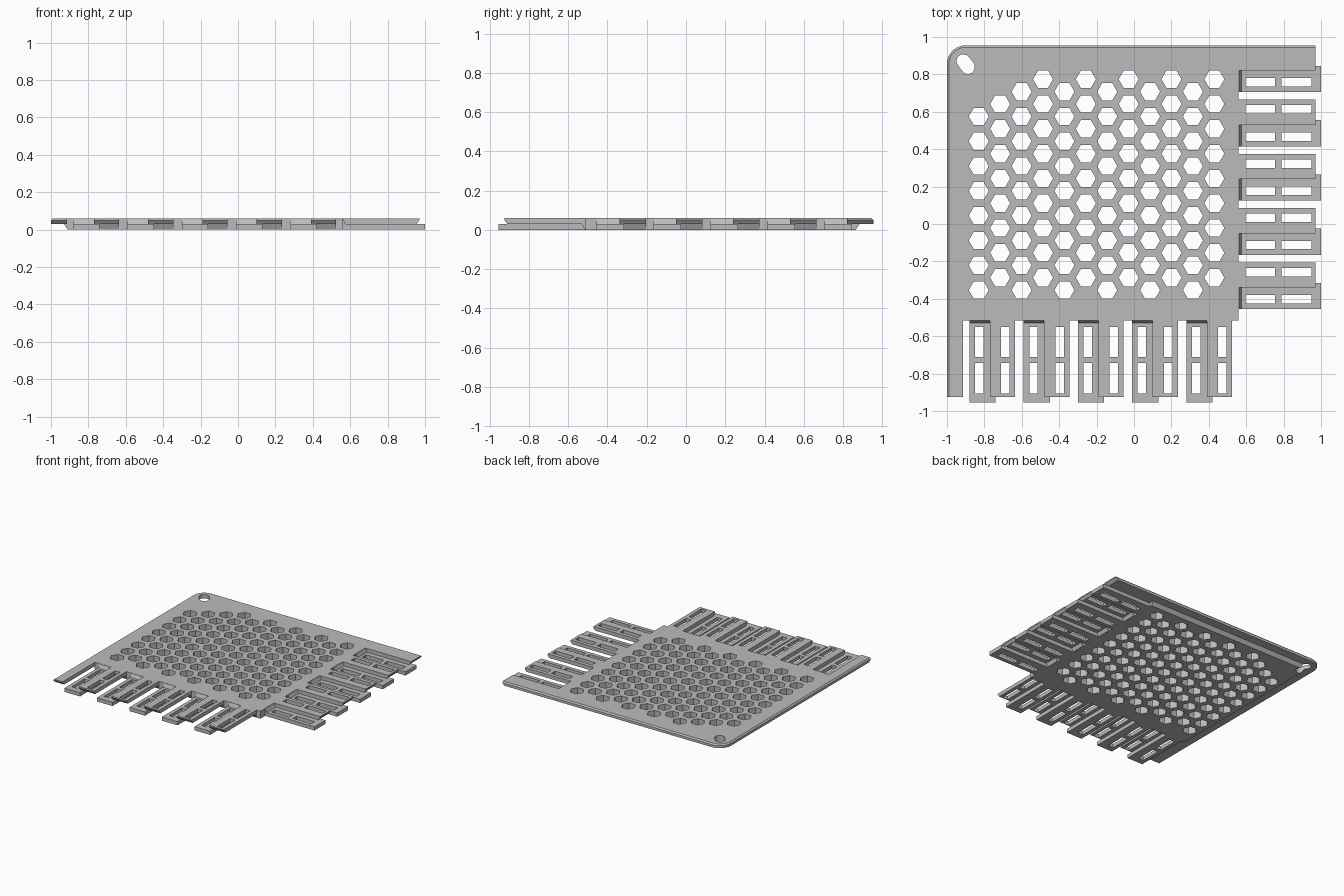
import bpy, bmesh
from math import cos, sin, pi, radians
from mathutils import Vector

cube = bpy.data.objects.get("Cube")
if cube:
    bpy.data.objects.remove(cube, do_unlink=True)

grey = bpy.data.materials.new("light grey")
grey.use_nodes = True
COLOUR = (0.5, 0.5, 0.5, 1)
grey.diffuse_color = COLOUR
grey.node_tree.nodes["Principled BSDF"].inputs["Base Color"].default_value = COLOUR

MID, RIM, TOP = 0.03, 0.05, 0.06       # layer heights
LEFT, RIGHT, FRONT, BACK = -1.0, 0.56, -0.515, 0.955
PITCH, ROUND = 0.29, 0.1


def slab(name, low, high, z0, z1, holes=()):
    """Plate between two outlines with equal point counts, pierced by holes."""
    curve = bpy.data.curves.new(name, 'CURVE')
    curve.dimensions, curve.fill_mode = '2D', 'BOTH'
    curve.extrude = (z1 - z0) / 2
    for loop in [low, *holes]:
        spline = curve.splines.new('POLY')
        spline.points.add(len(loop) - 1)
        for p, (x, y) in zip(spline.points, loop):
            p.co = (x, y, 0, 1)
        spline.use_cyclic_u = True
    temp = bpy.data.objects.new(name, curve)
    bpy.context.collection.objects.link(temp)
    bpy.context.view_layer.update()
    deps = bpy.context.evaluated_depsgraph_get()
    mesh = bpy.data.meshes.new_from_object(temp.evaluated_get(deps))
    bpy.data.objects.remove(temp, do_unlink=True)
    bm = bmesh.new()
    bm.from_mesh(mesh)
    bmesh.ops.remove_doubles(bm, verts=bm.verts, dist=0.0001)
    for v in bm.verts:
        upper = v.co.z > 0
        if upper and low != high:      # slope the outer wall
            for a, b in zip(low, high):
                if (v.co.xy - Vector(a)).length < 0.0005:
                    v.co.xy = b
                    break
        v.co.z = z1 if upper else z0
    bmesh.ops.recalc_face_normals(bm, faces=bm.faces)
    for f in bm.faces:
        f.smooth = False
        f.material_index = 0
    bm.to_mesh(mesh)
    bm.free()
    mesh.name = name
    mesh.materials.clear()
    mesh.materials.append(grey)
    obj = bpy.data.objects.new(name, mesh)
    bpy.context.collection.objects.link(obj)
    return obj


def outline(inset, strips, tip=0.0):
    """Plate outline with a round back corner and, if wanted, two side strips."""
    cx, cy, r = LEFT + ROUND, BACK - ROUND, max(ROUND - inset, 0.01)
    x0, y1 = cx - r, cy + r
    arc = [(cx + r * cos(a), cy + r * sin(a))
           for a in (radians(90 + 9 * i) for i in range(11))]
    if not strips:
        return arc + [(x0, FRONT), (RIGHT, FRONT), (RIGHT, y1)]
    end_y, end_x = -0.925 + tip, 0.97 - tip
    return arc + [(x0, end_y), (-0.915, end_y), (-0.915, FRONT), (RIGHT, FRONT),
                  (RIGHT, 0.82), (end_x, 0.82), (end_x, y1)]


# Honeycomb holes, clipped around the corner hole
hexes = []
for col in range(12):
    x = -0.83 + 0.1145 * col
    first = 0.575 + 0.0663 * (col if col < 4 else 2 + col % 2)
    y = first
    while y > -0.38:
        hexes.append([(x + 0.0535 * cos(k * pi / 3), y + 0.0535 * sin(k * pi / 3))
                      for k in range(6)])
        y -= 0.1326

# Slanted corner hole
centre, axis = Vector((-0.9, 0.855)), Vector((-0.6, 0.8))
side = Vector((-axis.y, axis.x))
slot = []
for s in (1, -1):
    for i in range(9):
        a = pi * i / 8
        slot.append(tuple(centre + s * (axis * (0.02 + 0.037 * sin(a))
                                        - side * 0.037 * cos(a))))

# Main plate: sloped lower body, overhanging lip, softened top rim
lower = slab("plate_lower_body", outline(0.1, False), outline(0.07, False),
             0, MID, hexes)
slab("plate_lip", outline(0, True, 0.02), outline(0, True), MID, RIM, hexes + [slot])
slab("plate_top", outline(0, True), outline(0.01, True), RIM, TOP, hexes + [slot])

cutter = slab("corner_hole_cutter", slot, slot, -0.02, MID + 0.02)
cutter.hide_render = True
cutter.display_type = 'WIRE'
cutter.hide_set(True)
cut = lower.modifiers.new("corner hole", 'BOOLEAN')
cut.operation, cut.solver, cut.object = 'DIFFERENCE', 'EXACT', cutter


# Interlocking fingers: a runs outward from the plate, c runs along its edge
def on_right(a, c):
    return RIGHT + a, c


def on_front(a, c):
    return c, FRONT - a


def rect(place, a0, a1, c0, c1):
    return [place(a0, c0), place(a1, c0), place(a1, c1), place(a0, c1)]


def windows(place, c):
    return [rect(place, a0, a1, c, c + 0.045) for a0, a1 in ((0.035, 0.195), (0.228, 0.39))]


def low_finger(name, place, c):
    body = rect(place, -0.005, 0.44, c, c + 0.14)
    slab(name, body, body, 0, MID, windows(place, c + 0.03))
    slab(name + "_root", rect(place, -0.005, 0.015, c, c + 0.115),
         rect(place, -0.005, 0.002, c, c + 0.115), MID, TOP - 0.002)


def high_finger(name, place, c):
    body = rect(place, -0.005, 0.41, c, c + 0.135)
    under = rect(place, -0.005, 0.39 + 0.005, c, c + 0.135)
    holes = windows(place, c + 0.06)
    slab(name, under, body, MID, RIM, holes)
    slab(name + "_top", body, body, RIM, TOP, holes)
    slab(name + "_root", rect(place, -0.005, 0.002, c + 0.025, c + 0.135),
         rect(place, -0.005, 0.015, c + 0.025, c + 0.135), 0.002, MID)


for i in range(5):
    low_finger(f"right_low_finger_{i + 1}", on_right, 0.705 - PITCH * i)
    low_finger(f"front_low_finger_{i + 1}", on_front, -0.88 + PITCH * i)
    high_finger(f"front_high_finger_{i + 1}", on_front, -0.77 + PITCH * i)
    if i < 4:
        high_finger(f"right_high_finger_{i + 1}", on_right, 0.53 - PITCH * i)
